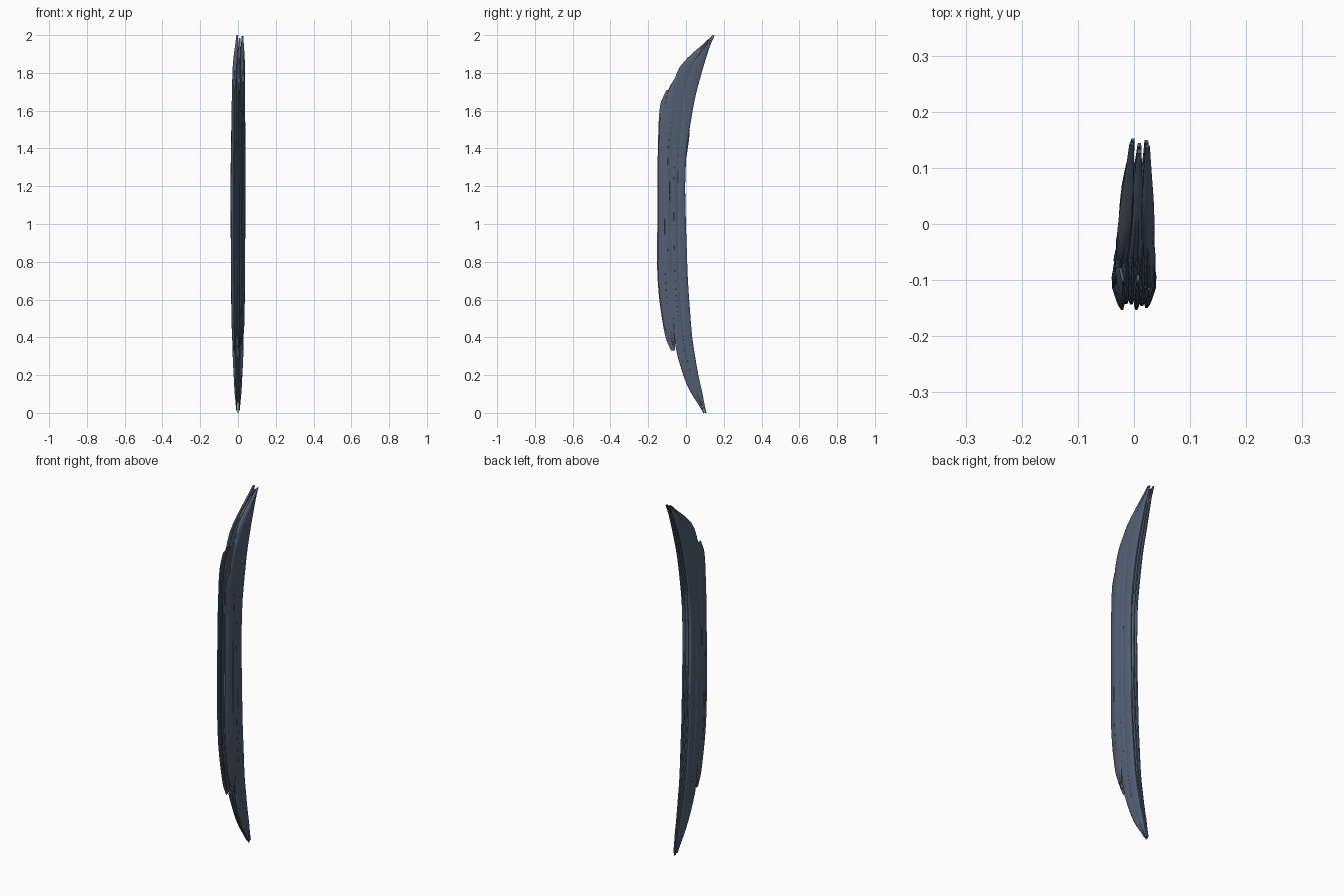
import bpy
import bmesh
import math
import random

random.seed(4)
cube = bpy.data.objects.get("Cube")
if cube:
    bpy.data.objects.remove(cube, do_unlink=True)

slate = bpy.data.materials.new("slate_blue")
slate.use_nodes = True
COLOUR = (0.085, 0.115, 0.17, 1)
slate.diffuse_color = COLOUR
slate.node_tree.nodes["Principled BSDF"].inputs["Base Color"].default_value = COLOUR

# Envelope curves: (height, value)
FRONT = [(0, .088), (.15, -.005), (.33, -.095), (.45, -.12), (.6, -.143), (.75, -.154),
         (1.4, -.15), (1.6, -.143), (1.7, -.125), (1.8, -.07), (1.86, -.02), (1.9, .03), (2, .138)]
CORE = [(0, .088), (.15, 0), (.33, -.055), (.6, -.08), (.85, -.09), (1.3, -.08),
        (1.7, -.075), (1.8, -.055), (1.86, -.02), (1.9, .03), (2, .138)]
BACK = [(0, .112), (.2, .065), (.4, .032), (.7, .01), (1, 0), (1.2, -.005), (1.4, .003),
        (1.6, .035), (1.7, .055), (1.9, .112), (2, .155)]
HALF_WIDTH = [(0, .01), (.1, .018), (.3, .029), (.6, .036), (1.2, .04), (1.8, .034), (2, .022)]
CENTRE = [(0, 0), (1.2, 0), (1.8, .003), (2, .01)]
FULLNESS = [(0, .66), (.3, 1), (1, .72)]


def curve(points, z):
    """Piecewise linear lookup."""
    if z <= points[0][0]:
        return points[0][1]
    for (a, va), (b, vb) in zip(points, points[1:]):
        if z <= b:
            return va + (vb - va) * (z - a) / (b - a)
    return points[-1][1]


def soft(points, z, r=.04):
    """Lookup with rounded corners, exact at both ends."""
    r = min(r, z, 2 - z)
    return sum(curve(points, z + k * r) for k in (-1, 0, 1)) / 3


def strand(name, u0, u1, front, back, z0, z1, tip, blunt, rows=44, sides=14):
    """Lofted blade; u runs across the bundle, front and back give its depth."""
    bm = bmesh.new()
    rings = []
    for i in range(rows + 1):
        # Rows are closer together near the tips
        z = z0 + (z1 - z0) * (.5 - .5 * math.cos(math.pi * i / rows))
        size = min(1, blunt + (1 - blunt) * min(z - z0, z1 - z) / tip)
        yf, yb = front(z), back(z)
        outer, inner = soft(FRONT, z), soft(BACK, z)
        ring = []
        for k in range(sides):
            a = math.tau * k / sides
            c, s = (math.copysign(abs(v) ** .6, v) for v in (math.cos(a), math.sin(a)))
            y = (yf + yb) / 2 + s * size * (yb - yf) / 2
            u = (u0 + u1) / 2 + c * size * (u1 - u0) / 2
            full = curve(FULLNESS, (y - outer) / (inner - outer))
            x = soft(CENTRE, z) + soft(HALF_WIDTH, z) * full * u
            ring.append(bm.verts.new((x, y, z)))
        rings.append(ring)
    for low, high in zip(rings, rings[1:]):
        for k in range(sides):
            n = (k + 1) % sides
            bm.faces.new((low[k], low[n], high[n], high[k]))
    bm.faces.new(rings[0][::-1])
    bm.faces.new(rings[-1])
    bmesh.ops.recalc_face_normals(bm, faces=bm.faces)
    mesh = bpy.data.meshes.new(name)
    bm.to_mesh(mesh)
    bm.free()
    mesh.materials.append(slate)
    obj = bpy.data.objects.new(name, mesh)
    bpy.context.collection.objects.link(obj)
    bpy.ops.object.select_all(action="DESELECT")
    obj.select_set(True)
    bpy.context.view_layer.objects.active = obj
    bpy.ops.object.shade_smooth_by_angle(angle=math.radians(40))


def between(t, start=CORE):
    """Depth line at fraction t from a start envelope to the back."""
    return lambda z: soft(start, z) * (1 - t) + soft(BACK, z) * t


# Full length core: three strands wide, two deep, splitting into prongs on top
for i in range(3):
    u = (i - 1) * .66
    top = (2.0, 1.985, 1.995)[i]
    strand(f"core_front_strand_{i + 1}", u - .36, u + .36, between(0), between(.58),
           .012 * (i != 1), top, .1, .5)
    strand(f"core_back_strand_{i + 1}", u - .36, u + .36, between(.42), between(1),
           .012 * (i != 1), top, .1, .5)

# Middle layer: thin strands stepping up the front edge
for i in range(6):
    u = (i - 2.5) * .33
    shift = random.uniform(0, .5)
    strand(f"middle_strand_{i + 1}", u - .2, u + .2, between(.12 + .1 * shift, FRONT), between(.3),
           .4 + .12 * shift, 1.74 + .022 * i, .1, .35)

# Outer layer: shorter thin strands on the front
for i in range(6):
    u = (i - 2.5) * .34
    depth = random.uniform(0, .08)
    strand(f"front_strand_{i + 1}", u - .19, u + .19, between(depth if i % 3 else 0, FRONT),
           between(.06), .33 + .03 * (i % 3), 1.71 - .05 * (i % 3), .07, .5)

# Slim raised ribs along both sides
for side, label in ((-1, "right"), (1, "left")):
    for j, (t, z0, z1) in enumerate(((.22, .35, 1.35), (.4, .5, 1.8), (.62, .2, 1.5))):
        strand(f"{label}_rib_{j + 1}", side * .94, side * 1.04, between(t - .05, FRONT),
               between(t + .05, FRONT), z0, z1, .3, .1, 30, 8)

# Loose wisp on the back edge
strand("back_wisp", .55, .75, between(.97), lambda z: soft(BACK, z) + .006,
       1.36, 1.5, .06, .1, 8, 6)
